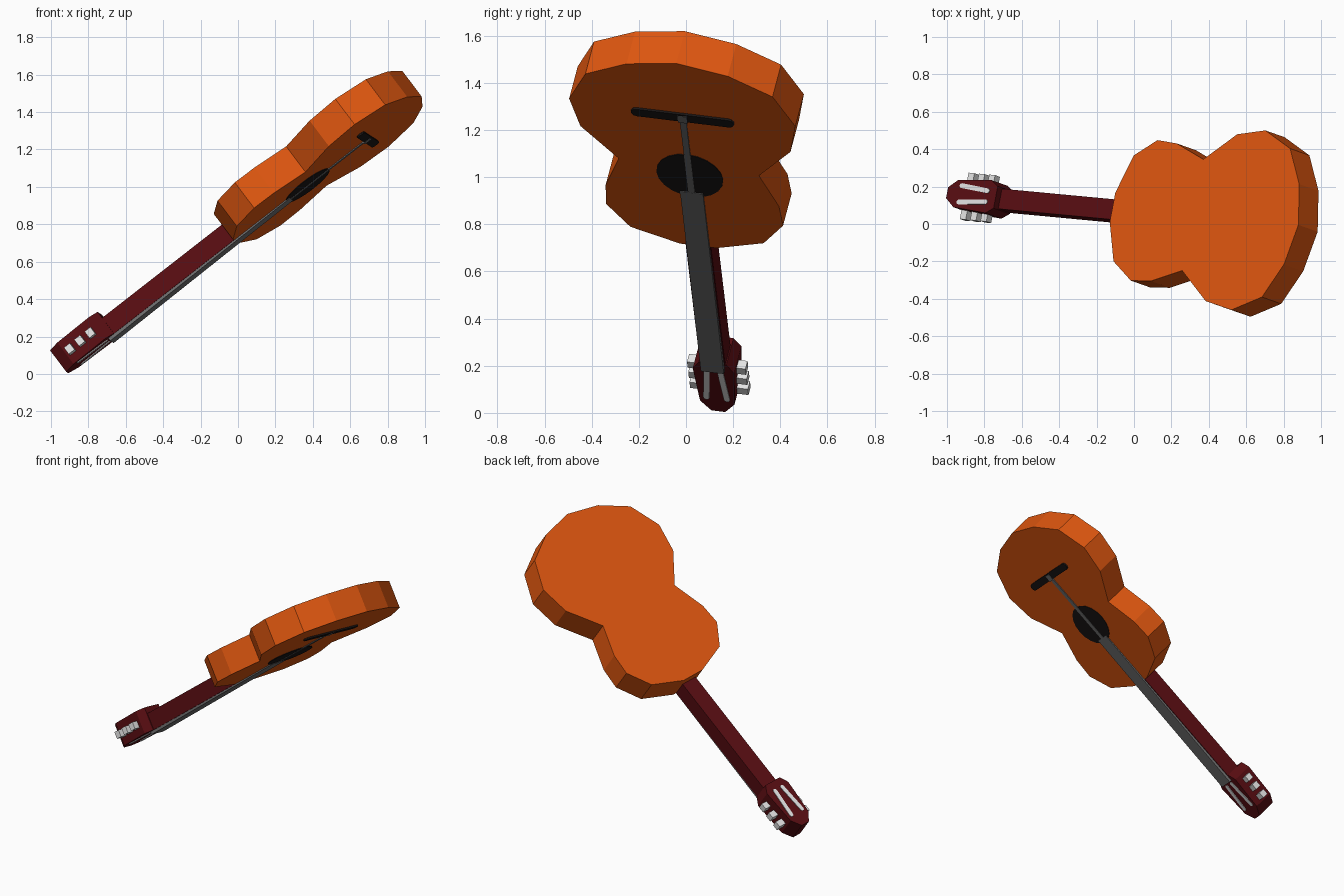
import bpy, bmesh, math
from mathutils import Matrix, Vector

if "Cube" in bpy.data.objects:
    bpy.data.objects.remove(bpy.data.objects["Cube"])

# Guitar frame: u runs from head to body end, w across, n from soundboard to back
L = Vector((0.787, -0.074, 0.613)).normalized()
W = Vector((0.185, 0.975, -0.12))
W = (W - L * W.dot(L)).normalized()
N = L.cross(W)
FRAME = Matrix((L, W, N)).transposed().to_4x4()
FRAME.translation = Vector((0.417, 0.012, 1.043))


def material(name, rgb):
    m = bpy.data.materials.new(name)
    m.diffuse_color = (*rgb, 1)
    m.use_nodes = True
    m.node_tree.nodes["Principled BSDF"].inputs["Base Color"].default_value = m.diffuse_color
    return m


ORANGE = material("orange wood", (0.74, 0.095, 0.005))
MAROON = material("dark red wood", (0.10, 0.004, 0.006))
GREY = material("dark grey", (0.16, 0.16, 0.16))
BLACK = material("black", (0.01, 0.008, 0.008))
SILVER = material("light grey", (0.78, 0.78, 0.78))


def slab(name, outline, n0, n1, mat):
    """Extrude a (u, w) outline from n0 to n1; n0 may depend on u."""
    low = n0 if callable(n0) else (lambda u: n0)
    bm = bmesh.new()
    front = [bm.verts.new((u, w, low(u))) for u, w in outline]
    back = [bm.verts.new((u, w, n1)) for u, w in outline]
    bm.faces.new(front)
    bm.faces.new(back)
    for i in range(len(outline)):
        j = (i + 1) % len(outline)
        bm.faces.new((front[i], front[j], back[j], back[i]))
    bmesh.ops.recalc_face_normals(bm, faces=bm.faces)
    me = bpy.data.meshes.new(name)
    bm.to_mesh(me)
    bm.free()
    me.materials.append(mat)
    ob = bpy.data.objects.new(name, me)
    ob.matrix_world = FRAME
    bpy.context.collection.objects.link(ob)
    return ob


def mirrored(half):
    return half + [(u, -w) for u, w in reversed(half) if w > 0]


def rect(u0, u1, w0, w1):
    return [(u0, w0), (u1, w0), (u1, w1), (u0, w1)]


def capsule(a, b, r, steps=5):
    """Round-ended bar outline from a to b."""
    a, b = Vector(a), Vector(b)
    ang = math.atan2(b.y - a.y, b.x - a.x)
    pts = []
    for c, start in ((b, ang - math.pi / 2), (a, ang + math.pi / 2)):
        for i in range(steps + 1):
            t = start + math.pi * i / steps
            pts.append((c.x + r * math.cos(t), c.y + r * math.sin(t)))
    return pts


# Body
slab("body", mirrored([(-0.545, 0.08), (-0.47, 0.29), (-0.33, 0.385), (-0.198, 0.377),
                       (0, 0.305), (0.195, 0.457), (0.378, 0.492), (0.566, 0.407),
                       (0.672, 0.22), (0.718, 0)]), 0, 0.175, ORANGE)

# Sound hole and bridge
hole = [(-0.057 + 0.145 * math.cos(math.tau * i / 20), 0.145 * math.sin(math.tau * i / 20))
        for i in range(20)]
slab("sound_hole", hole, -0.003, 0.002, BLACK)
slab("bridge", capsule((0.35, -0.2), (0.35, 0.2), 0.024), -0.010, 0.002, BLACK)

# Neck and headstock
slab("neck", rect(-1.40, -0.52, -0.055, 0.055), 0, 0.107, MAROON)
slab("headstock", mirrored([(-1.69, 0.03), (-1.63, 0.075), (-1.41, 0.09), (-1.36, 0.06)]),
     0, 0.147, MAROON)

# Fingerboard thins toward the body, with the string strip running on to the bridge
slab("fingerboard", rect(-1.40, -0.17, -0.05, 0.05),
     lambda u: -0.006 if u > -1 else -0.018, 0.002, GREY)
slab("strings", rect(-0.17, 0.36, -0.014, 0.014), -0.005, 0.001, GREY)
slab("string_anchor", rect(0.32, 0.365, -0.02, 0.02), -0.012, 0.001, GREY)

# Tuning pegs and slot plates on both sides of the headstock
for s, side in ((-1, "left"), (1, "right")):
    for i in range(3):
        u = -1.595 + 0.07 * i
        slab(f"peg_{side}_{i + 1}", rect(u - 0.02, u + 0.02, s * 0.07, s * 0.127),
             0.048, 0.092, SILVER)
    bar = capsule((-1.60, s * 0.045), (-1.42, s * 0.03), 0.013)
    slab(f"slot_front_{side}", bar, -0.004, 0.002, SILVER)
    slab(f"slot_back_{side}", bar, 0.145, 0.151, SILVER)
